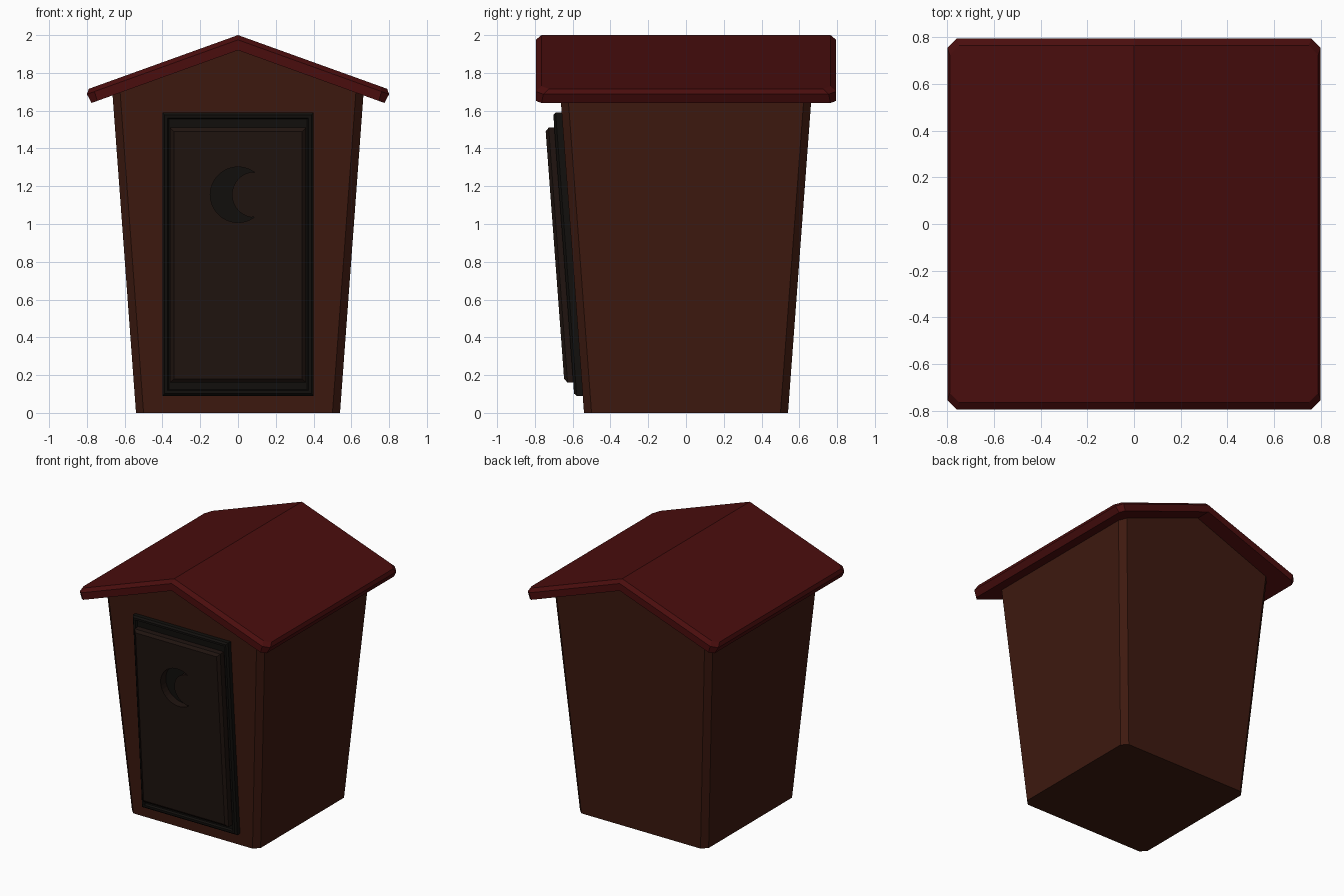
import bpy, bmesh, math

if "Cube" in bpy.data.objects:
    bpy.data.objects.remove(bpy.data.objects["Cube"])

SLOPE = 0.0744      # outward lean of the walls per unit height
PITCH = 0.36        # fall of the roof per unit width


def material(name, rgb):
    m = bpy.data.materials.new(name)
    m.diffuse_color = (*rgb, 1)
    m.use_nodes = True
    m.node_tree.nodes["Principled BSDF"].inputs["Base Color"].default_value = m.diffuse_color
    return m


WOOD = material("wall_wood", (0.048, 0.010, 0.005))
RED = material("roof_red", (0.068, 0.004, 0.004))
DARK = material("frame_dark", (0.006, 0.005, 0.004))
DOOR = material("door_brown", (0.014, 0.007, 0.005))


def loft(name, rings, mat):
    """Closed solid through rings of equal point count."""
    bm = bmesh.new()
    vs = [[bm.verts.new(p) for p in r] for r in rings]
    n = len(vs[0])
    for a, b in zip(vs, vs[1:]):
        for i in range(n):
            j = (i + 1) % n
            bm.faces.new((a[i], a[j], b[j], b[i]))
    bm.faces.new(vs[0][::-1])
    bm.faces.new(vs[-1])
    # split folded caps along the ridge
    bmesh.ops.triangulate(bm, faces=[f for f in bm.faces if len(f.verts) > 8 and n == 10])
    bmesh.ops.recalc_face_normals(bm, faces=bm.faces)
    me = bpy.data.meshes.new(name)
    bm.to_mesh(me)
    bm.free()
    me.materials.append(mat)
    ob = bpy.data.objects.new(name, me)
    bpy.context.collection.objects.link(ob)
    return ob


def outline(hx, hy, c):
    """Rectangle with cut corners and a middle point front and back."""
    half = [(0, -hy), (hx - c, -hy), (hx, -hy + c), (hx, hy - c), (hx - c, hy)]
    return half + [(-x, -y) for x, y in half]


def roof_ring(hx, hy, c, z):
    return [(x, y, z - PITCH * abs(x)) for x, y in outline(hx, hy, c)]


def roof_solid(name, rings, mat):
    """Loft whose caps are two flat slopes meeting at the ridge."""
    ob = loft(name, rings, mat)
    bm = bmesh.new()
    bm.from_mesh(ob.data)
    bm.verts.ensure_lookup_table()
    last = 10 * (len(rings) - 1)
    for base in (0, last):
        cap = set(bm.verts[base:base + 10])
        bmesh.ops.delete(bm, geom=[f for f in bm.faces if set(f.verts) <= cap],
                         context='FACES_KEEP_BOUNDARY')
        bm.verts.ensure_lookup_table()
        v = bm.verts[base:base + 10]
        bm.faces.new(v[0:6])
        bm.faces.new(v[5:10] + v[0:1])
    bmesh.ops.recalc_face_normals(bm, faces=bm.faces)
    bm.to_mesh(ob.data)
    bm.free()
    return ob


# Walls: flared cabin with cut corners, gables reaching the roof underside
base = [(x, y, 0) for x, y in outline(0.54, 0.54, 0.04)]
top = []
for x, y in outline(0.665, 0.665, 0.04):
    z = 1.935 - PITCH * abs(x)
    lean = 0.54 + SLOPE * z - 0.665
    top.append((x, y + math.copysign(lean, y), z))
roof_solid("cabin_walls", [base, top], WOOD)

# Roof: folded slab with bevelled upper rim
roof_solid("roof", [roof_ring(0.775, 0.795, 0.03, 1.92),
                    roof_ring(0.80, 0.795, 0.04, 1.975),
                    roof_ring(0.79, 0.765, 0.04, 2.0)], RED)


def on_wall(x, z, off):
    """Point standing off the leaning front wall."""
    return (x, -(0.54 + SLOPE * z) - off, z)


def slab(name, hx, z0, z1, steps, mat):
    """Stepped panel on the front wall; steps are (inset, standoff)."""
    return loft(name, [[on_wall(x, z, off) for x, z in (
        (-hx + i, z0 + i), (hx - i, z0 + i), (hx - i, z1 - i), (-hx + i, z1 - i))]
        for i, off in steps], mat)


# Door frame with recess, and the raised door
slab("door_frame", 0.40, 0.09, 1.59,
     [(0, -0.02), (0, 0.032), (0.012, 0.045), (0.028, 0.045), (0.035, 0.03)], DARK)
door = slab("door", 0.36, 0.16, 1.51, [(0, 0.02), (0, 0.075), (0.02, 0.092)], DOOR)

# Crescent window cut through the door
cz, R, r, cx = 1.155, 0.147, 0.122, 0.09
a0 = math.atan2(0.12, 0.088)
N = 24
moon = [(R * math.cos(a), cz + R * math.sin(a)) for a in
        (a0 + (2 * math.pi - 2 * a0) * k / N for k in range(N + 1))]
b0 = math.pi / 2
moon += [(cx + r * math.cos(b), cz + r * math.sin(b)) for b in
         (-b0 - math.pi * k / 16 for k in range(1, 16))]
cutter = loft("moon_cutter", [[on_wall(x, z, o) for x, z in moon] for o in (0.0, 0.15)], DOOR)
cut = door.modifiers.new("crescent", 'BOOLEAN')
cut.operation, cut.solver, cut.object = 'DIFFERENCE', 'EXACT', cutter
bpy.context.view_layer.objects.active = door
bpy.ops.object.modifier_apply(modifier="crescent")
bpy.data.objects.remove(cutter)
